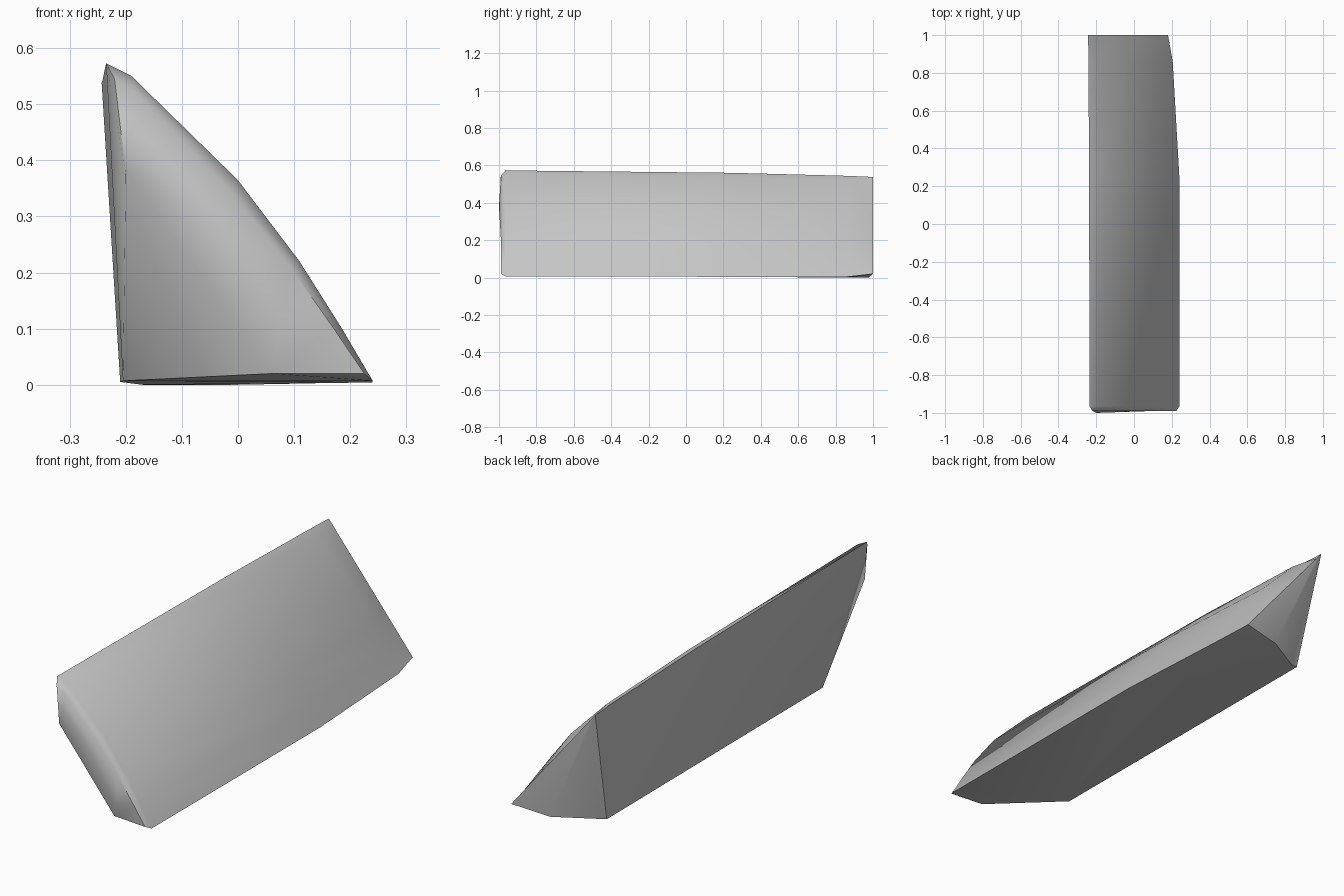
import bpy, bmesh, math
from mathutils import Vector

cube = bpy.data.objects.get("Cube")
if cube:
    bpy.data.objects.remove(cube, do_unlink=True)

# Plain grey material
grey = bpy.data.materials.new("stone_grey")
grey.use_nodes = True
colour = (0.56, 0.56, 0.56, 1)
grey.diffuse_color = colour
shader = next(n for n in grey.node_tree.nodes if n.type == 'BSDF_PRINCIPLED')
shader.inputs["Base Color"].default_value = colour
shader.inputs["Roughness"].default_value = 0.8

bm = bmesh.new()

# Bulge of the sloping face: position along the chord, offset from it
BULGE = [(0, 0), (0.063, 0.02), (0.42, 0.046), (0.666, 0.037), (0.855, 0.018), (1, 0)]


def section(y, top, bottom, amount):
    """Cross-section of the sloping face between a top and a bottom edge point."""
    a, b = Vector(top), Vector(bottom)
    along = (b - a).normalized()
    out = Vector((-along.y, along.x))
    row = []
    for t, offset in BULGE:
        p = a.lerp(b, t) + out * offset * amount
        row.append(bm.verts.new((p.x, y, p.y)))
    return row


def corner(x, y, z):
    return bm.verts.new((x, y, z))


# Sloping face, front to back
rows = [
    section(-0.99, (-0.22, 0.545), (0.225, 0.02), 0.6),
    section(-0.965, (-0.235, 0.573), (0.24, 0.007), 1),
    section(0.25, (-0.238, 0.56), (0.24, 0.004), 1),
    section(0.86, (-0.241, 0.544), (0.205, 0.004), 0.85),
    section(1.0, (-0.243, 0.538), (0.18, 0.02), 0.0),
]
for near, far in zip(rows, rows[1:]):
    for i in range(len(near) - 1):
        bm.faces.new((near[i], near[i + 1], far[i + 1], far[i]))
front, back = rows[0], rows[-1]

# Corners of the undercut ends
front_left = corner(-0.2, -1.0, 0.38)
front_low = corner(0.06, -0.975, 0.02)
base_front = corner(-0.205, -0.69, 0.007)
base_back = corner(-0.21, 0.87, 0.005)
base_back_in = corner(-0.17, 0.88, 0)
base_back_mid = corner(0.0, 0.975, 0)

# Front rim and undercut
bm.faces.new((front[0], front[1], front_left))
for i in range(1, 3):
    bm.faces.new((front[i], front[i + 1], front_left))
bm.faces.new((front[3], front_low, front_left))
for i in range(3, 5):
    bm.faces.new((front[i], front[i + 1], front_low))
bm.faces.new((front_left, front_low, base_front))

# Upright side
bm.faces.new([front_left, base_front, base_back] + [r[0] for r in reversed(rows)])

# Undercut back end
bm.faces.new((back[0], base_back, base_back_in))
bm.faces.new((back[0], base_back_in, base_back_mid))
bm.faces.new(back + [base_back_mid])

# Underside
bm.faces.new([base_back, base_front, front_low] + [r[-1] for r in rows]
             + [base_back_mid, base_back_in])

bmesh.ops.recalc_face_normals(bm, faces=bm.faces)
flat = [f for f in bm.faces if len(f.verts) > 4]
bmesh.ops.triangulate(bm, faces=flat)
mesh = bpy.data.meshes.new("wedge_block")
bm.to_mesh(mesh)
bm.free()
mesh.materials.append(grey)
block = bpy.data.objects.new("wedge_block", mesh)
bpy.context.collection.objects.link(block)

# Soft shading with crisp outer edges
bpy.ops.object.select_all(action='DESELECT')
block.select_set(True)
bpy.context.view_layer.objects.active = block
bpy.ops.object.shade_smooth_by_angle(angle=math.radians(50))
